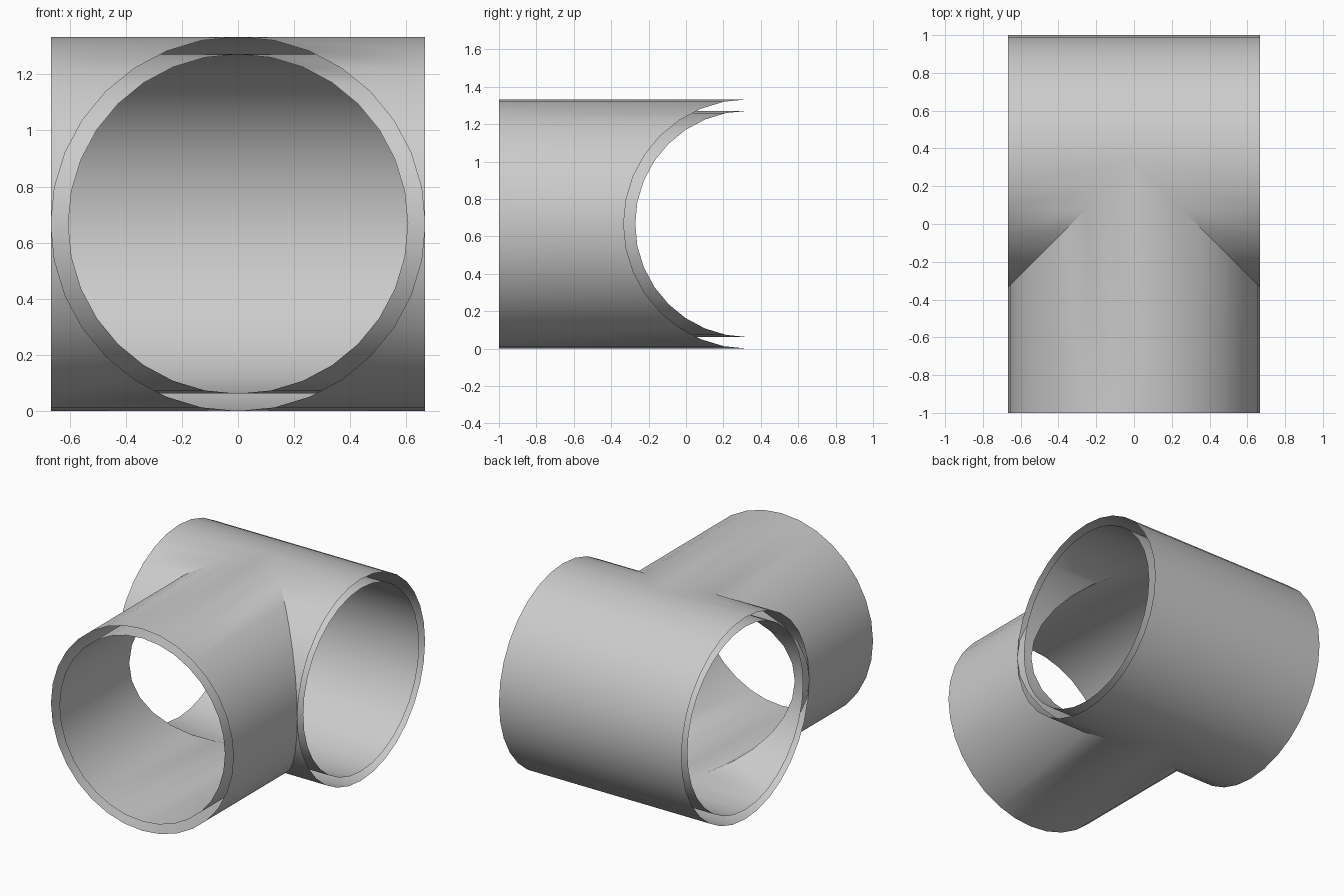
import bpy, bmesh
from math import sin, cos, pi, radians
from mathutils import Vector

if "Cube" in bpy.data.objects:
    bpy.data.objects.remove(bpy.data.objects["Cube"])

SEG = 32            # sides of each pipe
R_OUT, R_IN = 2 / 3, 0.605
HALF = 2 / 3        # half length of the cross pipe
YC, ZC = 1 / 3, 2 / 3
Y_FRONT = -1.0      # open mouth of the branch


def tee_shell(name, r, outward):
    """Open T-shaped skin: cross pipe along x, branch towards -y, mitred seam."""
    bm = bmesh.new()
    cache = {}

    def vert(p):
        key = tuple(round(c, 4) + 0.0 for c in p)
        if key not in cache:
            cache[key] = bm.verts.new(p)
        return cache[key]

    def face(points, branch):
        vs = list(dict.fromkeys(vert(p) for p in points))
        if len(vs) < 3:
            return
        f = bm.faces.new(vs)
        f.normal_update()
        c = f.calc_center_median()
        radial = Vector((c.x, 0, c.z - ZC)) if branch else Vector((0, c.y - YC, c.z - ZC))
        if (f.normal.dot(radial) > 0) != outward:
            f.normal_flip()

    for i in range(SEG):
        a, b = (2 * pi * k / SEG for k in (i, i + 1))
        (ca, za), (cb, zb) = ((r * cos(t), ZC + r * sin(t)) for t in (a, b))
        # branch strip, ending on the seam
        face([(ca, Y_FRONT, za), (cb, Y_FRONT, zb),
              (cb, YC - abs(cb), zb), (ca, YC - abs(ca), za)], True)
        # cross pipe strips: opened on the front half, split at x = 0 on the back
        front = ca + cb < 0
        for s in (-1, 1):
            xa, xb = (s * abs(ca), s * abs(cb)) if front else (0, 0)
            face([(xa, YC + ca, za), (xb, YC + cb, zb),
                  (s * HALF, YC + cb, zb), (s * HALF, YC + ca, za)], False)

    me = bpy.data.meshes.new(name)
    bm.to_mesh(me)
    bm.free()
    ob = bpy.data.objects.new(name, me)
    bpy.context.collection.objects.link(ob)
    bpy.ops.object.select_all(action='DESELECT')
    ob.select_set(True)
    bpy.context.view_layer.objects.active = ob
    bpy.ops.object.shade_smooth_by_angle(angle=radians(30))
    return ob


# Outer skin and inner lining; the pipe mouths stay open between them
tee_shell("pipe_outer_wall", R_OUT, True)
tee_shell("pipe_inner_wall", R_IN, False)
